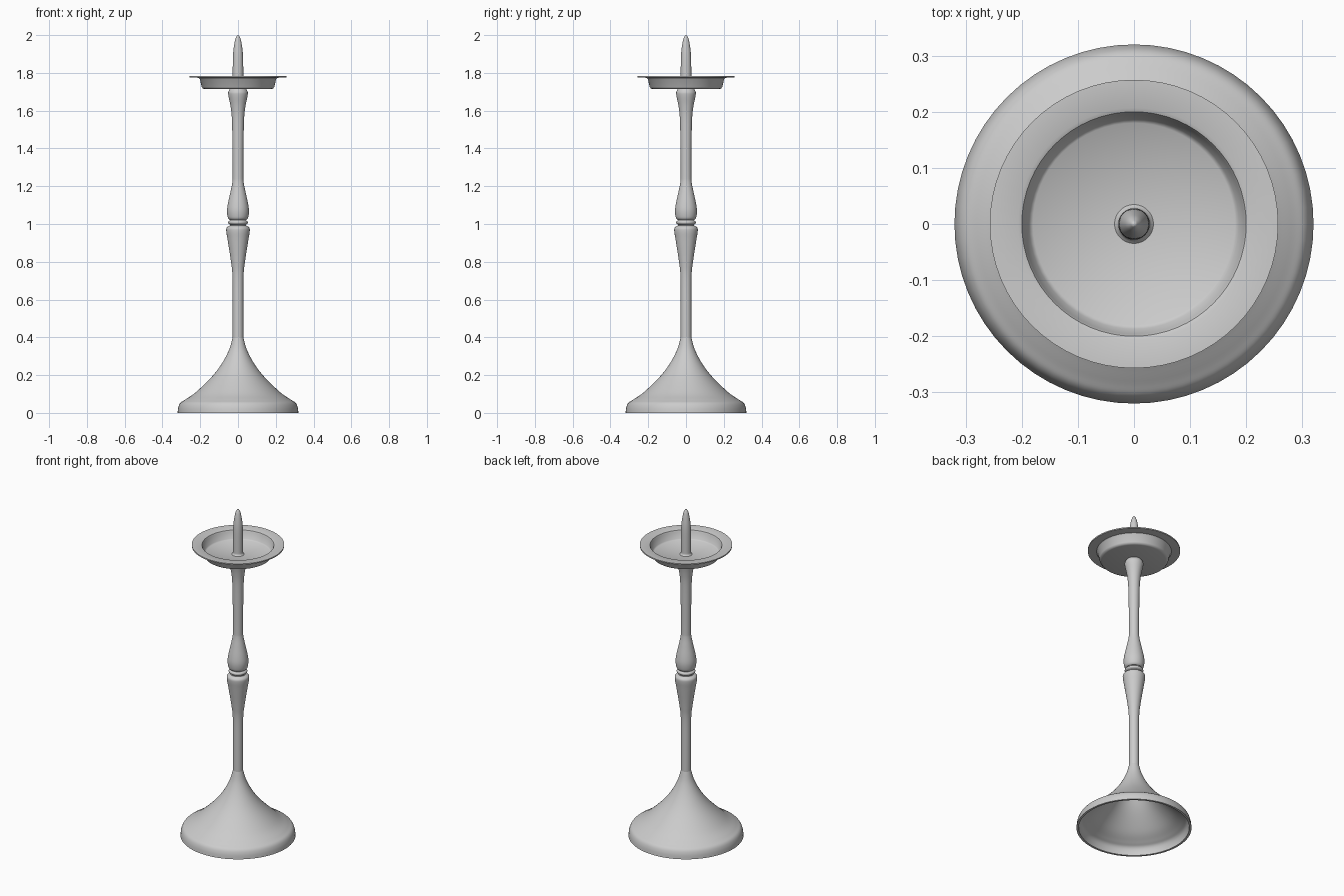
import bpy
import math

default = bpy.data.objects.get("Cube")
if default:
    bpy.data.objects.remove(default, do_unlink=True)

SIDES = 64

grey = bpy.data.materials.new("grey metal")
grey.use_nodes = True
colour = (0.6, 0.6, 0.6, 1)
grey.diffuse_color = colour
grey.node_tree.nodes["Principled BSDF"].inputs["Base Color"].default_value = colour


def rounded(points, steps=6):
    """Smooth a profile with a Catmull-Rom spline through its points."""
    pts = [points[0], *points, points[-1]]
    out = []
    for a, b, c, d in zip(pts, pts[1:], pts[2:], pts[3:]):
        for i in range(steps):
            t = i / steps
            out.append(tuple(
                0.5 * (2 * q + (r - p) * t + (2 * p - 5 * q + 4 * r - s) * t ** 2
                       + (3 * q - p - 3 * r + s) * t ** 3)
                for p, q, r, s in zip(a, b, c, d)))
    return out + [points[-1]]


def lathe(name, profile, angle=40):
    """Turn a (radius, height) profile, listed bottom-outside-top, around z."""
    verts, rows = [], []
    for r, z in profile:
        start = len(verts)
        if r < 1e-5:
            verts.append((0, 0, z))
            rows.append([start] * SIDES)
        else:
            for i in range(SIDES):
                a = math.tau * i / SIDES
                verts.append((r * math.cos(a), r * math.sin(a), z))
            rows.append(list(range(start, start + SIDES)))
    faces = []
    for low, high in zip(rows, rows[1:]):
        for i in range(SIDES):
            j = (i + 1) % SIDES
            corners = dict.fromkeys((low[i], low[j], high[j], high[i]))
            faces.append(tuple(corners))
    mesh = bpy.data.meshes.new(name)
    mesh.from_pydata(verts, [], faces)
    mesh.materials.append(grey)
    obj = bpy.data.objects.new(name, mesh)
    bpy.context.collection.objects.link(obj)
    bpy.ops.object.select_all(action="DESELECT")
    obj.select_set(True)
    bpy.context.view_layer.objects.active = obj
    bpy.ops.object.shade_smooth_by_angle(angle=math.radians(angle))
    return obj


# Hollow flared foot: inner skin down to the rim, then the outer skin up
outer = rounded([(0.32, 0), (0.316, 0.03), (0.305, 0.053), (0.28, 0.07),
                 (0.225, 0.108), (0.14, 0.19), (0.085, 0.262),
                 (0.047, 0.335), (0.028, 0.4)])
inner = [(max(r - 0.012, 0), max(z - 0.008, 0)) for r, z in outer]
lathe("flared_foot", [(0, 0.395)] + inner[::-1] + outer)

# Lower stem swelling into a rounded shoulder
lathe("lower_stem", rounded([(0.028, 0.4), (0.028, 0.56), (0.029, 0.72),
                             (0.037, 0.8), (0.054, 0.91), (0.062, 0.96),
                             (0.06, 0.98), (0.045, 0.991)]) + [(0, 0.991)])

# Collar between the two stems
lathe("collar_core", [(0, 0.985), (0.042, 0.985), (0.042, 1.035), (0, 1.035)])
lathe("collar_ring", rounded([(0.042, 0.996), (0.05, 1.002), (0.052, 1.008),
                              (0.05, 1.014), (0.042, 1.02)]))

# Upper stem: bulb, slim shaft and a flared cup under the dish
lathe("upper_stem", [(0, 1.022)] + rounded([
    (0.045, 1.022), (0.054, 1.035), (0.058, 1.07), (0.053, 1.11),
    (0.04, 1.17), (0.03, 1.22), (0.028, 1.26), (0.029, 1.4), (0.032, 1.55),
    (0.039, 1.62), (0.051, 1.68), (0.051, 1.7), (0.042, 1.716)]) + [(0, 1.716)])

# Drip dish with a thin flat rim
lathe("drip_dish", [(0, 1.714), (0.176, 1.714), (0.186, 1.717), (0.192, 1.725),
                    (0.202, 1.768), (0.208, 1.774), (0.257, 1.776),
                    (0.257, 1.783), (0.207, 1.782), (0.2, 1.779),
                    (0.196, 1.77), (0.187, 1.732), (0.18, 1.726), (0, 1.724)])

# Pointed candle spike
lathe("candle_spike", [(0.035, 1.724), (0.031, 1.728)] + rounded([
    (0.028, 1.732), (0.028, 1.8), (0.027, 1.88), (0.023, 1.93),
    (0.015, 1.975), (0.006, 1.996), (0, 2.0)]))
